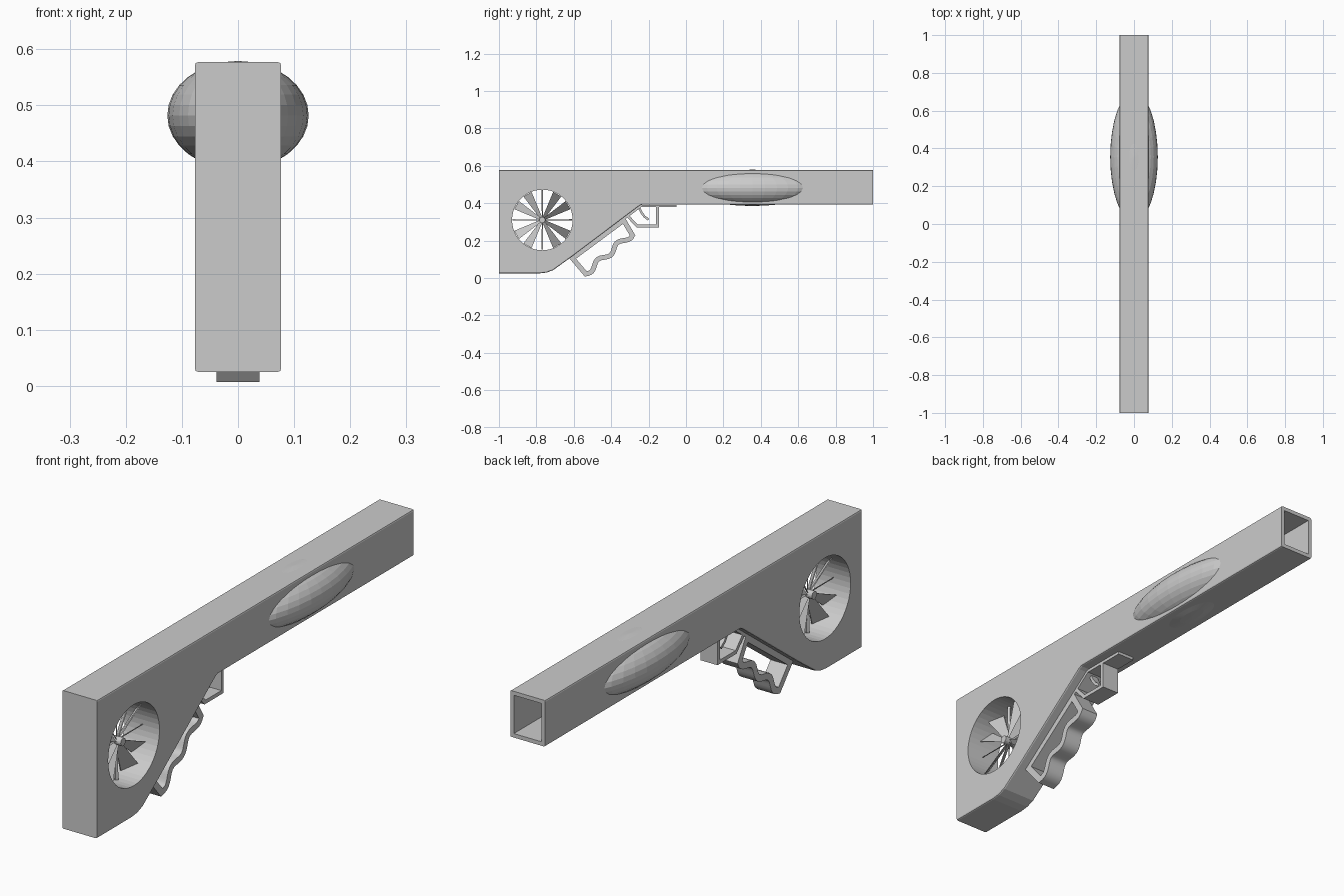
import bpy, bmesh, math
from mathutils import Vector, Matrix

if "Cube" in bpy.data.objects:
    bpy.data.objects.remove(bpy.data.objects["Cube"])


def finish(bm, name, angle=None):
    bmesh.ops.recalc_face_normals(bm, faces=bm.faces)
    me = bpy.data.meshes.new(name)
    bm.to_mesh(me)
    bm.free()
    ob = bpy.data.objects.new(name, me)
    bpy.context.collection.objects.link(ob)
    if angle:
        bpy.ops.object.select_all(action='DESELECT')
        ob.select_set(True)
        bpy.context.view_layer.objects.active = ob
        bpy.ops.object.shade_smooth_by_angle(angle=math.radians(angle))
    return ob


def cut(ob, cutter):
    bpy.context.view_layer.objects.active = ob
    m = ob.modifiers.new("cut", 'BOOLEAN')
    m.operation = 'DIFFERENCE'
    m.solver = 'EXACT'
    m.object = cutter
    bpy.ops.object.modifier_apply(modifier=m.name)


def ribbon(name, pts, thick, half, closed=False):
    """Bar of constant thickness along a (y, z) path, spanning x = +-half."""
    P = [Vector(p) for p in pts]
    n = len(P)
    bm = bmesh.new()
    rings = []
    for i, p in enumerate(P):
        a = P[i - 1] if (closed or i > 0) else None
        b = P[(i + 1) % n] if (closed or i < n - 1) else None
        d1 = (p - a).normalized() if a else (b - p).normalized()
        d2 = (b - p).normalized() if b else d1
        n1, n2 = Vector((-d1.y, d1.x)), Vector((-d2.y, d2.x))
        m = (n1 + n2).normalized()
        m *= thick / 2 / max(m.dot(n1), 0.4)
        q, r = p + m, p - m
        rings.append([bm.verts.new(v) for v in (
            (-half, q.x, q.y), (half, q.x, q.y), (half, r.x, r.y), (-half, r.x, r.y))])
    for i in range(n if closed else n - 1):
        A, B = rings[i], rings[(i + 1) % n]
        for k in range(4):
            bm.faces.new((A[k], A[(k + 1) % 4], B[(k + 1) % 4], B[k]))
    if not closed:
        bm.faces.new(rings[0])
        bm.faces.new(rings[-1])
    return finish(bm, name, 30)


W = 0.077
CY, CZ, R = -0.768, 0.31, 0.162

# Body: side profile extruded across x, long edges softened
profile = [(-1, 0.025), (-0.78, 0.025), (-0.745, 0.029), (-0.71, 0.042), (-0.61, 0.114),
           (-0.25, 0.385), (-0.235, 0.392), (1, 0.392), (1, 0.577), (-1, 0.577)]
bm = bmesh.new()
face = bm.faces.new([bm.verts.new((-W, y, z)) for y, z in profile])
ext = bmesh.ops.extrude_face_region(bm, geom=[face])
bmesh.ops.translate(bm, vec=(2 * W, 0, 0),
                    verts=[v for v in ext['geom'] if isinstance(v, bmesh.types.BMVert)])
soft = [e for e in bm.edges
        if abs(e.verts[0].co.x - e.verts[1].co.x) < 1e-6
        and abs(e.verts[0].co.y - e.verts[1].co.y) > 1e-4]
bmesh.ops.bevel(bm, geom=soft, offset=0.006, segments=2, profile=0.5, affect='EDGES')
body = finish(bm, "body")

# Side bulge
bm = bmesh.new()
bmesh.ops.create_uvsphere(bm, u_segments=32, v_segments=16, radius=1)
bmesh.ops.transform(bm, verts=bm.verts, matrix=Matrix.Translation((0, 0.355, 0.482))
                    @ Matrix.Diagonal((0.126, 0.344, 0.097, 1)))
bulge = finish(bm, "side_bulge")

# Cutters: round fan opening and square bore
bm = bmesh.new()
bmesh.ops.create_cone(bm, cap_ends=True, segments=48, radius1=R, radius2=R, depth=0.4,
                      matrix=Matrix.Translation((0, CY, CZ)) @ Matrix.Rotation(math.pi / 2, 4, 'Y'))
hole = finish(bm, "fan_hole_cutter")
bm = bmesh.new()
bmesh.ops.create_cube(bm, size=1, matrix=Matrix.Translation((0, 0.45, 0.4845))
                      @ Matrix.Diagonal((0.122, 1.3, 0.153, 1)))
bore = finish(bm, "bore_cutter")
cut(body, hole)
cut(body, bore)
cut(bulge, bore)
for c in (hole, bore):
    bpy.data.objects.remove(c)

# Fan: hub, pitched blades and four thin support spokes
bm = bmesh.new()
place = Matrix.Translation((0, CY, CZ))
bmesh.ops.create_cone(bm, cap_ends=True, segments=16, radius1=0.016, radius2=0.016, depth=0.06,
                      matrix=place @ Matrix.Rotation(math.pi / 2, 4, 'Y'))
for i in range(12):
    spin = place @ Matrix.Rotation(math.radians(30 * i), 4, 'X')
    w0, w1, x = (0.003, 0.004, 0.004) if i % 3 == 0 else (0.006, 0.025, 0.022)
    corners = [(-x * 0.4, 0.012, -w0), (x * 0.4, 0.012, w0), (x, R - 0.003, w1), (-x, R - 0.003, -w1)]
    lo = [bm.verts.new(spin @ Vector((a - 0.002, b, c))) for a, b, c in corners]
    hi = [bm.verts.new(spin @ Vector((a + 0.002, b, c))) for a, b, c in corners]
    bm.faces.new(lo)
    bm.faces.new(hi)
    for k in range(4):
        bm.faces.new((lo[k], lo[(k + 1) % 4], hi[(k + 1) % 4], hi[k]))
finish(bm, "fan")

# Grip: closed loop with finger waves along the lower side
a, b = Vector((-0.538, 0.024)), Vector((-0.292, 0.235))
out = Vector((b - a).yx).normalized()
out.y = -out.y
wave = []
for i in range(29):
    t = i / 28
    wave.append(a.lerp(b, t) + out * 0.014 * math.cos(2 * math.pi * 2.35 * (t - 0.09)))
ribbon("grip", [(-0.607, 0.105)] + wave + [(-0.333, 0.308)], 0.026, 0.038, True)

# Trigger guard, mounting strip and trigger
ribbon("trigger_guard", [(-0.31, 0.33), (-0.262, 0.278), (-0.152, 0.278), (-0.152, 0.39)], 0.015, 0.038)
ribbon("mounting_strip", [(-0.33, 0.318), (-0.24, 0.385), (-0.05, 0.385)], 0.012, 0.038)
ribbon("trigger", [(-0.25, 0.375), (-0.238, 0.35), (-0.222, 0.328), (-0.2, 0.312)], 0.012, 0.016)
